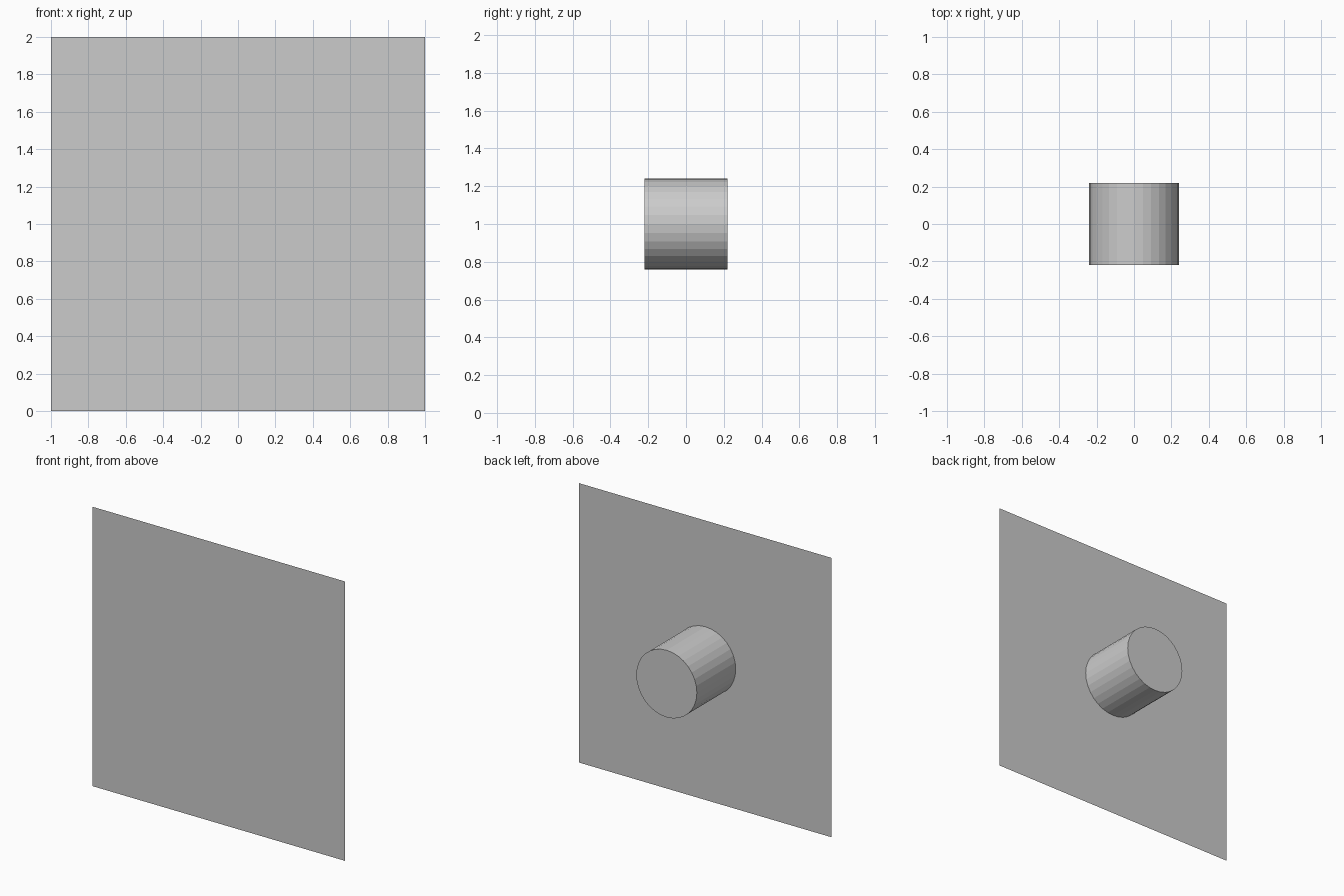
import bpy
from math import radians

if "Cube" in bpy.data.objects:
    bpy.data.objects.remove(bpy.data.objects["Cube"])

HALF_DEPTH = 0.22
CENTRE_Z = 1.0

# Square panel: a single zero-thickness sheet facing the front
bpy.ops.mesh.primitive_plane_add(size=2, location=(0, -HALF_DEPTH, CENTRE_Z),
                                 rotation=(radians(90), 0, 0))
bpy.context.object.name = "panel"

# Round stub: 32-sided flat-shaded cylinder standing out from the back of the panel
bpy.ops.mesh.primitive_cylinder_add(vertices=32, radius=0.24, depth=2 * HALF_DEPTH,
                                    location=(0, 0, CENTRE_Z),
                                    rotation=(radians(90), 0, 0))
stub = bpy.context.object
stub.name = "stub"

# Remove the cap that would lie in the plane of the panel
import bmesh
bm = bmesh.new()
bm.from_mesh(stub.data)
hidden = [f for f in bm.faces if f.normal.z > 0.9]
bmesh.ops.delete(bm, geom=hidden, context='FACES_ONLY')
bm.to_mesh(stub.data)
bm.free()
